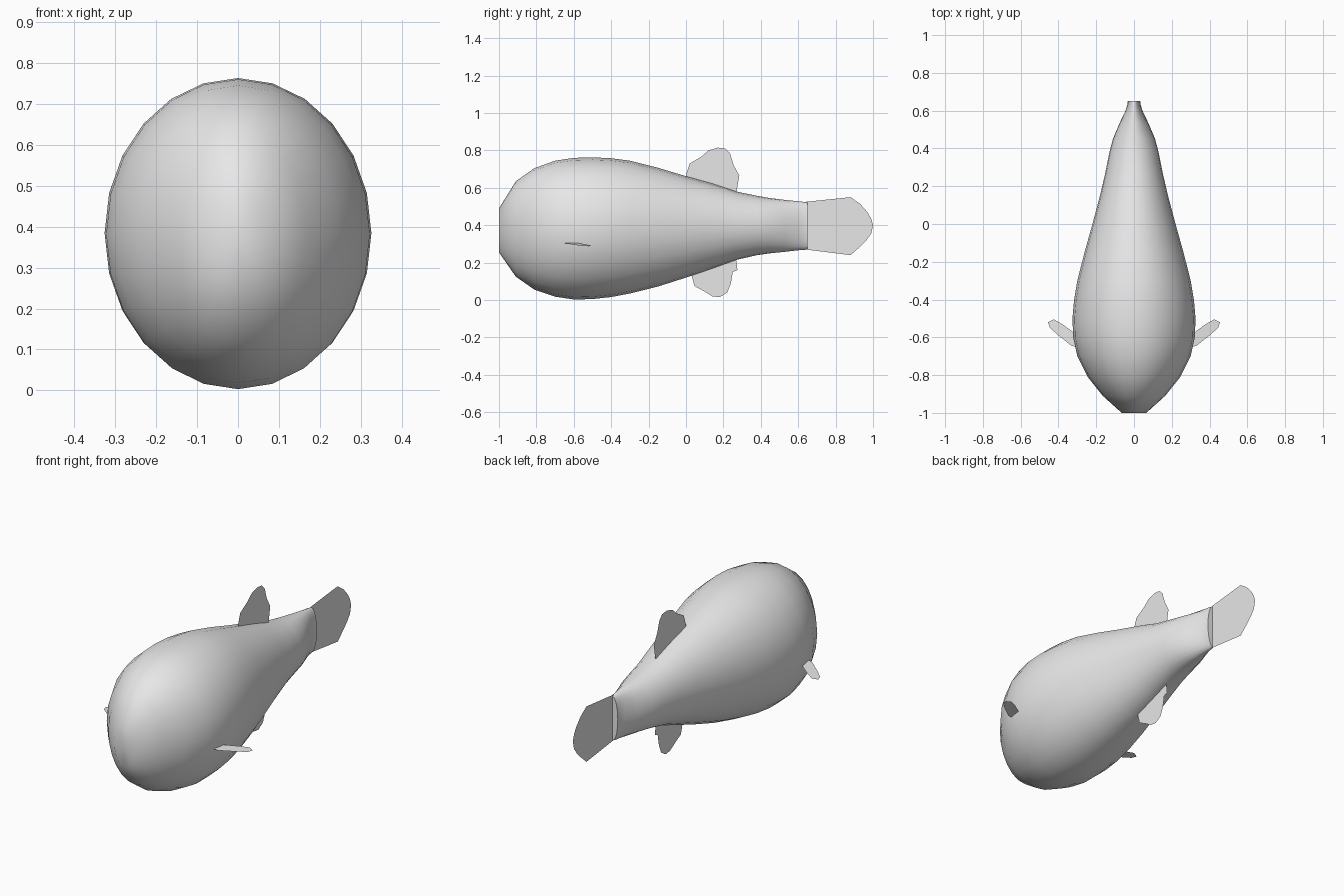
import bpy
import bmesh
from math import sin, cos, tau

cube = bpy.data.objects.get("Cube")
if cube:
    bpy.data.objects.remove(cube, do_unlink=True)

# One plain grey for the whole fish
grey = bpy.data.materials.new("plain grey")
grey.use_nodes = True
grey.diffuse_color = (0.8, 0.8, 0.8, 1)
grey.node_tree.nodes["Principled BSDF"].inputs["Base Color"].default_value = (0.8, 0.8, 0.8, 1)


def add_object(name, bm):
    mesh = bpy.data.meshes.new(name)
    bm.to_mesh(mesh)
    bm.free()
    mesh.materials.append(grey)
    obj = bpy.data.objects.new(name, mesh)
    bpy.context.collection.objects.link(obj)
    return obj


def build_body(name, stations, sides=24):
    """Loft elliptical rings along y: (y, bottom, top, half width)."""
    bm = bmesh.new()
    rings = []
    for y, low, high, half in stations:
        middle, radius = (low + high) / 2, (high - low) / 2
        rings.append([bm.verts.new((half * sin(tau * i / sides), y,
                                    middle + radius * cos(tau * i / sides)))
                      for i in range(sides)])
    for a, b in zip(rings, rings[1:]):
        for i in range(sides):
            j = (i + 1) % sides
            bm.faces.new((a[i], a[j], b[j], b[i]))
    nose_cap = bm.faces.new(rings[0])
    tail_cap = bm.faces.new(rings[-1])
    bmesh.ops.recalc_face_normals(bm, faces=bm.faces)
    for face in bm.faces:
        face.smooth = True
    # The nose blends smoothly, the tail end is a crisp edge
    bmesh.ops.poke(bm, faces=[nose_cap])
    tail_cap.smooth = False
    for edge in tail_cap.edges:
        edge.smooth = False
    return add_object(name, bm)


def build_fin(name, points):
    """Thin flat sheet with the given outline."""
    bm = bmesh.new()
    face = bm.faces.new([bm.verts.new(p) for p in points])
    bmesh.ops.triangulate(bm, faces=[face])
    return add_object(name, bm)


# Body, from blunt nose to narrow tail stalk
build_body("body", [
    (-1.0, 0.255, 0.49, 0.065),
    (-0.91, 0.125, 0.635, 0.165),
    (-0.81, 0.055, 0.705, 0.245),
    (-0.7, 0.018, 0.745, 0.3),
    (-0.6, 0.003, 0.76, 0.322),
    (-0.5, 0.005, 0.763, 0.326),
    (-0.4, 0.016, 0.758, 0.317),
    (-0.3, 0.035, 0.745, 0.3),
    (-0.15, 0.072, 0.707, 0.262),
    (0, 0.12, 0.662, 0.22),
    (0.15, 0.172, 0.62, 0.18),
    (0.27, 0.215, 0.58, 0.152),
    (0.38, 0.24, 0.557, 0.13),
    (0.45, 0.25, 0.545, 0.112),
    (0.53, 0.258, 0.535, 0.078),
    (0.6, 0.266, 0.528, 0.045),
    (0.635, 0.268, 0.524, 0.034),
    (0.65, 0.272, 0.52, 0.033),
])

# Upright fins lie in the middle plane, as (y, z) outlines
upright_fins = {
    "tail_fin": [(0.64, 0.27), (0.64, 0.525), (0.88, 0.55), (0.93, 0.515), (0.97, 0.47),
                 (0.99, 0.435), (1, 0.4), (0.99, 0.355), (0.965, 0.32), (0.93, 0.285), (0.88, 0.24)],
    "back_fin": [(0, 0.62), (0, 0.67), (0.02, 0.73), (0.08, 0.765), (0.12, 0.8), (0.17, 0.815),
                 (0.21, 0.81), (0.235, 0.785), (0.255, 0.72), (0.285, 0.665), (0.265, 0.55)],
    "belly_fin": [(0.02, 0.17), (0.045, 0.075), (0.1, 0.045), (0.14, 0.02), (0.18, 0.015),
                  (0.22, 0.04), (0.24, 0.09), (0.25, 0.15), (0.275, 0.16), (0.265, 0.24)],
}
for name, outline in upright_fins.items():
    build_fin(name, [(0, y, z) for y, z in outline])

# Paired side fins, sloping gently down to the tip
side_outline = [(0.29, -0.6), (0.325, -0.57), (0.38, -0.53), (0.425, -0.505),
                (0.455, -0.52), (0.445, -0.55), (0.4, -0.59), (0.33, -0.645), (0.29, -0.655)]
for name, side in (("left_fin", 1), ("right_fin", -1)):
    build_fin(name, [(side * x, y, 0.303 - 0.12 * (x - 0.325)) for x, y in side_outline])
